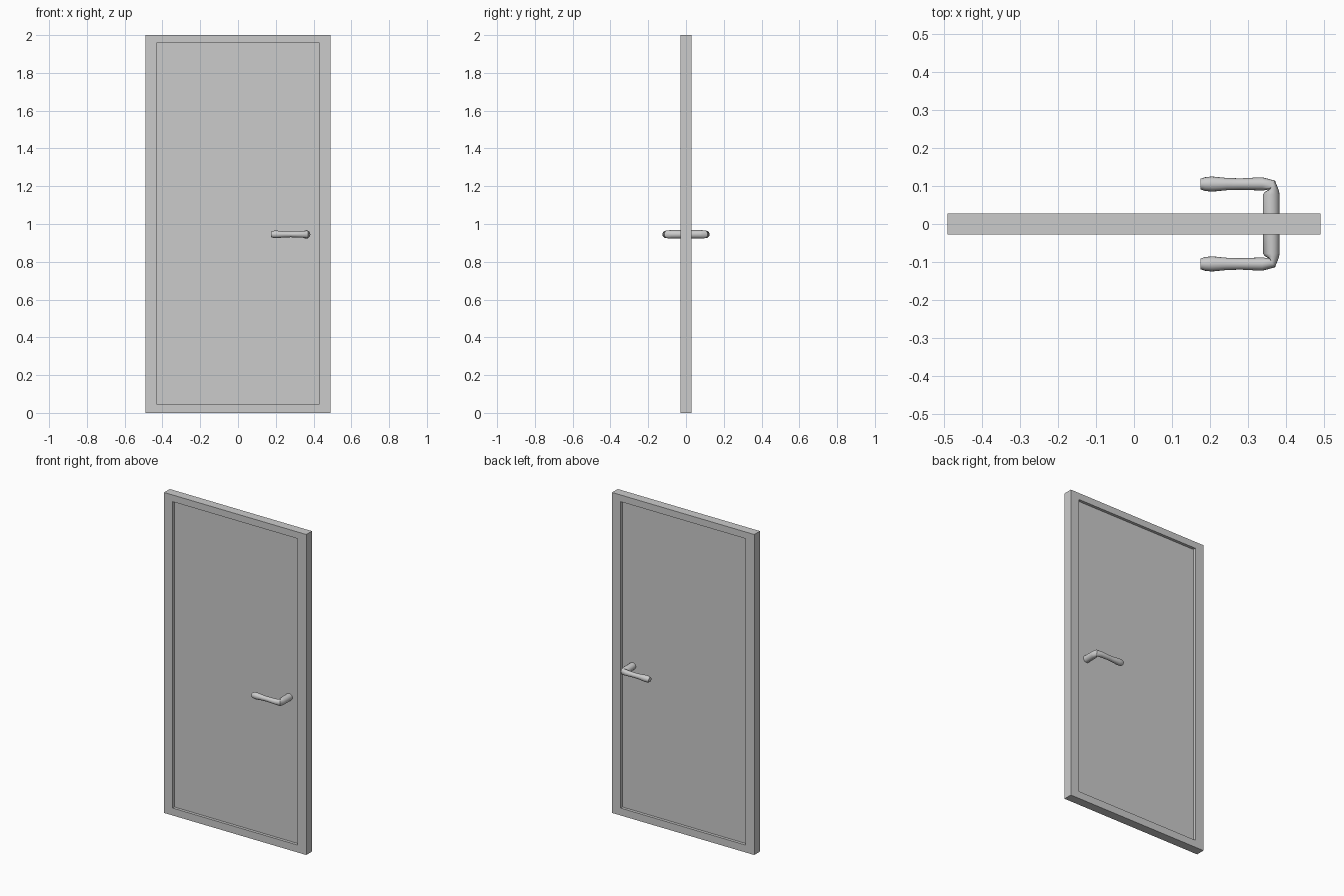
import bpy, bmesh, math

if "Cube" in bpy.data.objects:
    bpy.data.objects.remove(bpy.data.objects["Cube"])

def finish(bm, name):
    bmesh.ops.recalc_face_normals(bm, faces=bm.faces)
    me = bpy.data.meshes.new(name)
    bm.to_mesh(me)
    bm.free()
    ob = bpy.data.objects.new(name, me)
    bpy.context.collection.objects.link(ob)
    return ob

def bridge(bm, a, b):
    n = len(a)
    for i in range(n):
        bm.faces.new((a[i], a[(i + 1) % n], b[(i + 1) % n], b[i]))

OPEN_X, OPEN_LOW, OPEN_TOP = 0.431, 0.046, 1.958
HALF_DEPTH = 0.028

# Frame: mitred rectangular ring, square in section
bm = bmesh.new()
def rect(hx, z0, z1, y):
    return [bm.verts.new((x, y, z)) for x, z in ((-hx, z0), (hx, z0), (hx, z1), (-hx, z1))]
loops = [rect(0.491, 0, 2, -HALF_DEPTH), rect(OPEN_X, OPEN_LOW, OPEN_TOP, -HALF_DEPTH),
         rect(OPEN_X, OPEN_LOW, OPEN_TOP, HALF_DEPTH), rect(0.491, 0, 2, HALF_DEPTH)]
for i in range(4):
    bridge(bm, loops[i], loops[(i + 1) % 4])
finish(bm, "door_frame")

# Panel: thin slab recessed on both sides
bm = bmesh.new()
bmesh.ops.create_cube(bm, size=1)
bmesh.ops.scale(bm, verts=bm.verts, vec=(2 * OPEN_X, 0.02, OPEN_TOP - OPEN_LOW))
panel = finish(bm, "door_panel")
panel.location.z = (OPEN_TOP + OPEN_LOW) / 2

# Handle: rings given as inner point, outer point (x, y) and vertical radius
rings = [
    ((0.339, 0.009), (0.383, 0.009), 0.022),   # post
    ((0.339, 0.078), (0.383, 0.078), 0.022),
    ((0.345, 0.085), (0.381, 0.088), 0.022),
    ((0.357, 0.091), (0.371, 0.114), 0.020),   # elbow
    ((0.338, 0.088), (0.337, 0.123), 0.017),   # grip
    ((0.280, 0.090), (0.280, 0.120), 0.015),
    ((0.245, 0.089), (0.245, 0.121), 0.016),
    ((0.205, 0.085), (0.205, 0.125), 0.020),
    ((0.187, 0.087), (0.187, 0.123), 0.019),
    ((0.175, 0.091), (0.175, 0.119), 0.014),
]
SIDES = 16
bm = bmesh.new()
prev = None
for (ix, iy), (ox, oy), rz in rings:
    ring = []
    for k in range(SIDES):
        a = 2 * math.pi * k / SIDES
        t = (1 + math.cos(a)) / 2
        ring.append(bm.verts.new((ix + (ox - ix) * t, iy + (oy - iy) * t,
                                  0.945 + rz * math.sin(a))))
    if prev:
        bridge(bm, prev, ring)
    else:
        bm.faces.new(ring)
    prev = ring
bm.faces.new(prev)
handle = finish(bm, "lever_handles")
mirror = handle.modifiers.new("both_sides", "MIRROR")
mirror.use_axis = (False, True, False)
bpy.context.view_layer.objects.active = handle
handle.select_set(True)
bpy.ops.object.shade_smooth_by_angle(angle=math.radians(40))
